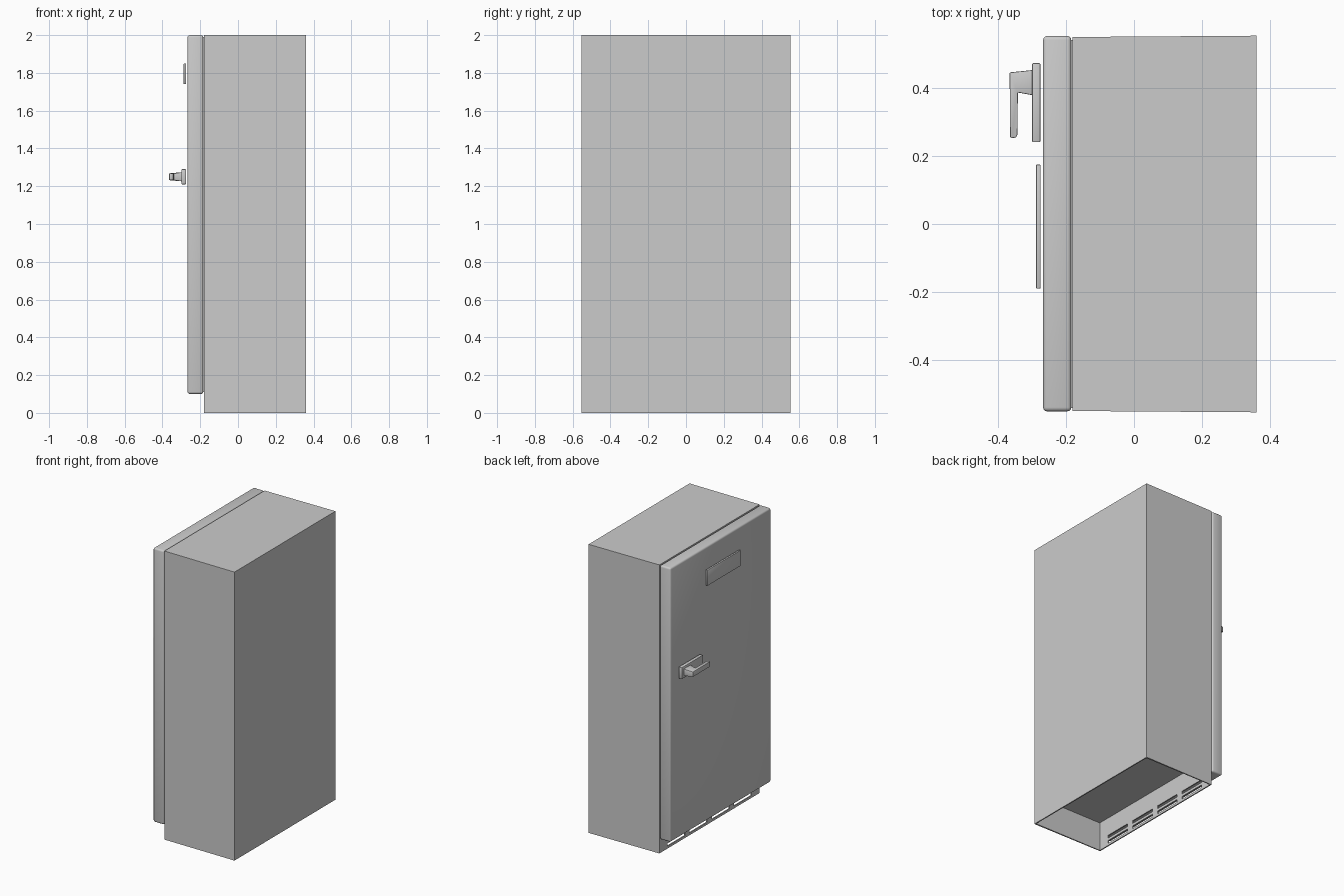
import bpy, bmesh
from mathutils import Vector

if "Cube" in bpy.data.objects:
    bpy.data.objects.remove(bpy.data.objects["Cube"])


def box(name, x0, x1, y0, y1, z0, z1, bevel=0.0, segments=3):
    bm = bmesh.new()
    bmesh.ops.create_cube(bm, size=1)
    lo, hi = Vector((x0, y0, z0)), Vector((x1, y1, z1))
    for v in bm.verts:
        v.co = Vector([lo[i] if v.co[i] < 0 else hi[i] for i in range(3)])
    if bevel:
        bmesh.ops.bevel(bm, geom=bm.edges[:], offset=bevel, segments=segments,
                        profile=0.5, affect='EDGES')
    return finish(name, bm, bevel > 0)


def finish(name, bm, smooth=False):
    bmesh.ops.recalc_face_normals(bm, faces=bm.faces[:])
    mesh = bpy.data.meshes.new(name)
    bm.to_mesh(mesh)
    bm.free()
    ob = bpy.data.objects.new(name, mesh)
    bpy.context.collection.objects.link(ob)
    if smooth:
        bpy.ops.object.select_all(action='DESELECT')
        ob.select_set(True)
        bpy.context.view_layer.objects.active = ob
        bpy.ops.object.shade_smooth_by_angle()
    return ob


def cut(target, cutter):
    cutter.hide_render = True
    mod = target.modifiers.new("cut", 'BOOLEAN')
    mod.operation = 'DIFFERENCE'
    mod.solver = 'EXACT'
    mod.object = cutter
    bpy.context.view_layer.objects.active = target
    bpy.ops.object.modifier_apply(modifier=mod.name)
    bpy.data.objects.remove(cutter)


# cabinet, slightly wider at the back
cabinet = box("cabinet", -0.18, 0.36, -0.55, 0.55, 0, 2)
for v in cabinet.data.vertices:
    v.co.y *= 1.005 if v.co.x > 0 else 0.998

# open recess underneath, with two rows of vent slots in the kick panel
cut(cabinet, box("recess_cutter", -0.172, 0.352, -0.542, 0.542, -0.1, 0.2))
for z in (0.026, 0.064):
    for y in (-0.365, -0.122, 0.122, 0.365):
        cut(cabinet, box("slot_cutter", -0.25, -0.15, y - 0.097, y + 0.097,
                         z - 0.01, z + 0.01))

# door and its seal
box("door", -0.267, -0.184, -0.55, 0.552, 0.1, 2, 0.012)
box("door_seal", -0.186, -0.178, -0.54, 0.54, 0.11, 1.99)

# blank badge plate
box("badge_plate", -0.288, -0.274, -0.19, 0.175, 1.74, 1.85, 0.004, 2)

# handle mounting plate
box("handle_plate", -0.299, -0.275, 0.24, 0.472, 1.21, 1.29, 0.003, 2)

# hooked lever: profile in plan, extruded upward, thicker at the root
profile = [(-0.297, 0.452), (-0.365, 0.445), (-0.364, 0.255), (-0.358, 0.252),
           (-0.346, 0.254), (-0.342, 0.262), (-0.341, 0.386), (-0.297, 0.378)]
bm = bmesh.new()
face = bm.faces.new([bm.verts.new((x, y, 1.25)) for x, y in profile])
top = bmesh.ops.extrude_face_region(bm, geom=[face])
upper = {g for g in top["geom"] if isinstance(g, bmesh.types.BMVert)}
for v in bm.verts:
    half = 0.024 if v.co.x > -0.31 else 0.018
    v.co.z += half if v in upper else -half
bmesh.ops.bevel(bm, geom=bm.edges[:], offset=0.003, segments=2, profile=0.5,
                affect='EDGES')
finish("handle_lever", bm, True)
